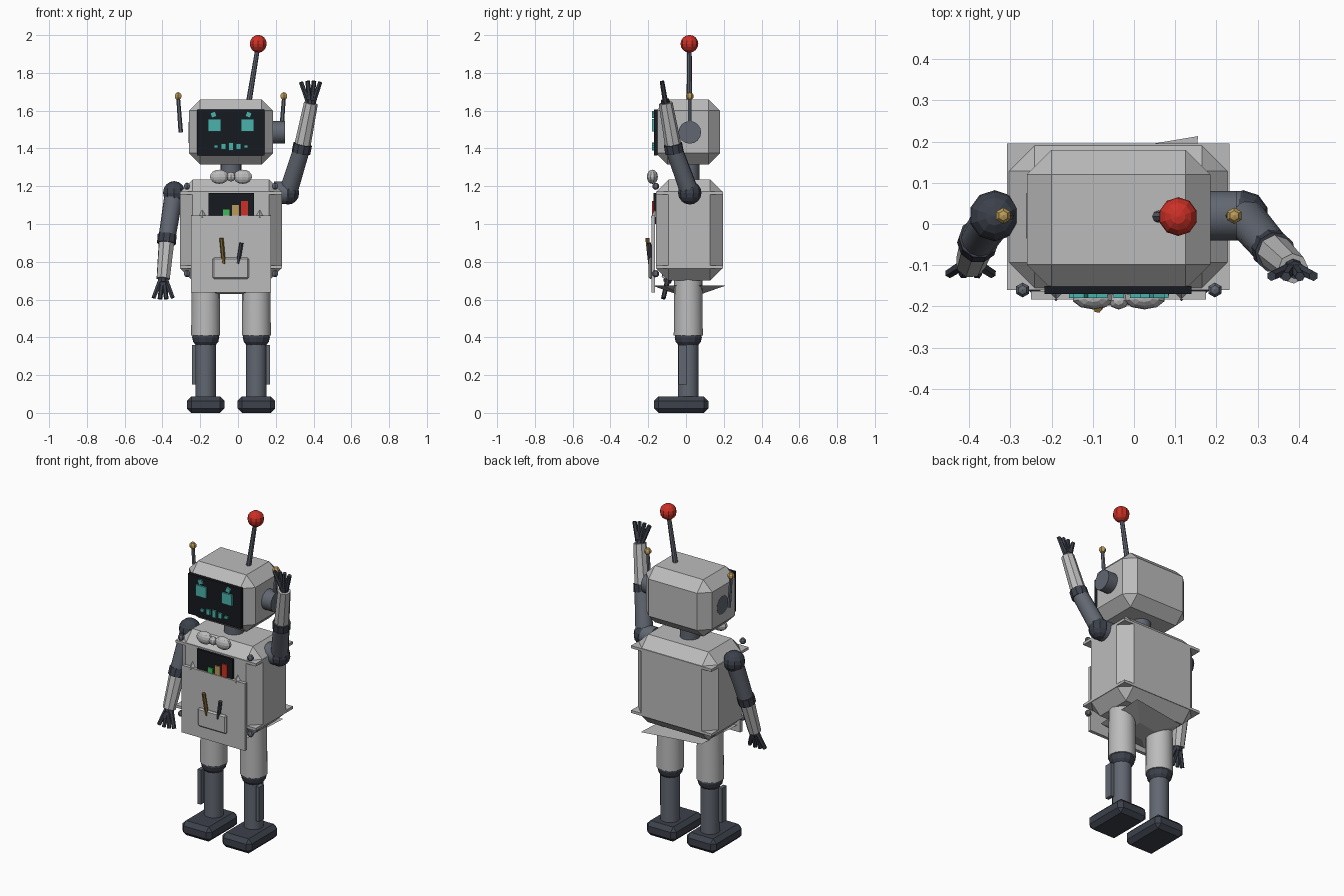
import bpy, bmesh, math
from mathutils import Vector

if "Cube" in bpy.data.objects:
    bpy.data.objects.remove(bpy.data.objects["Cube"])

CX, CY = -0.037, 0.015   # centre line of the figure
MATS = {}

def mat(name, rgb):
    m = bpy.data.materials.new(name)
    m.diffuse_color = (*rgb, 1)
    m.use_nodes = True
    m.node_tree.nodes["Principled BSDF"].inputs["Base Color"].default_value = m.diffuse_color
    MATS[name] = m

mat("light", (0.50, 0.50, 0.50))
mat("steel", (0.12, 0.135, 0.165))
mat("dark", (0.045, 0.052, 0.07))
mat("black", (0.008, 0.01, 0.014))
mat("teal", (0.07, 0.45, 0.42))
mat("red", (0.6, 0.03, 0.02))
mat("gold", (0.5, 0.33, 0.1))
mat("green", (0.05, 0.5, 0.1))
mat("brown", (0.2, 0.12, 0.03))

def add(name, bm, color, smooth=False):
    me = bpy.data.meshes.new(name)
    bmesh.ops.recalc_face_normals(bm, faces=bm.faces)
    bm.to_mesh(me)
    bm.free()
    me.materials.append(MATS[color])
    ob = bpy.data.objects.new(name, me)
    bpy.context.collection.objects.link(ob)
    if smooth:
        bpy.context.view_layer.objects.active = ob
        ob.select_set(True)
        bpy.ops.object.shade_smooth_by_angle(angle=math.radians(35))
        ob.select_set(False)
    return ob

def box(name, x, y, z, color, chamfer=0, roll=0):
    """Box from (min, max) pairs, optionally chamfered and rolled about y."""
    bm = bmesh.new()
    bmesh.ops.create_cube(bm, size=1)
    for v in bm.verts:
        v.co = Vector([v.co[i] * (r[1] - r[0]) for i, r in enumerate((x, y, z))])
    if chamfer:
        bmesh.ops.bevel(bm, geom=bm.edges[:], offset=chamfer, segments=1,
                        affect='EDGES', profile=0.5)
    ob = add(name, bm, color)
    ob.location = [(r[0] + r[1]) / 2 for r in (x, y, z)]
    ob.rotation_euler.y = roll
    return ob

def rod(name, a, b, r1, r2, color, n=12, smooth=False):
    """Tapered cylinder from point a to point b."""
    a, b = Vector(a), Vector(b)
    bm = bmesh.new()
    bmesh.ops.create_cone(bm, cap_ends=True, segments=n, radius1=r1, radius2=r2,
                          depth=(b - a).length)
    ob = add(name, bm, color, smooth)
    ob.location = (a + b) / 2
    ob.rotation_mode = 'QUATERNION'
    ob.rotation_quaternion = (b - a).to_track_quat('Z', 'Y')
    return ob

def ball(name, c, r, color, n=10, rings=8, scale=(1, 1, 1)):
    bm = bmesh.new()
    bmesh.ops.create_uvsphere(bm, u_segments=n, v_segments=rings, radius=r)
    ob = add(name, bm, color)
    ob.location = c
    ob.scale = scale
    return ob

# head, face screen and neck
box("head", (-0.26, 0.185), (-0.158, 0.18), (1.315, 1.66), "light", 0.06)
box("face_screen", (-0.217, 0.14), (-0.17, -0.15), (1.363, 1.607), "black")
rod("neck", (CX, CY, 1.2), (CX, CY, 1.34), 0.056, 0.056, "steel", 16, True)
for s, side in ((-1, "left"), (1, "right")):
    x = CX + s * 0.087
    box(side + "_eye", (x - 0.034, x + 0.034), (-0.18, -0.168), (1.49, 1.557), "teal")
    bx = CX + s * 0.093
    box(side + "_brow", (bx - 0.014, bx + 0.014), (-0.18, -0.168), (1.565, 1.593),
        "teal", roll=s * 0.35)
for i, h in enumerate((0.016, 0.032, 0.044, 0.032, 0.016)):
    x = CX + (i - 2) * 0.04
    w = 0.013 if i in (1, 2, 3) else 0.011
    box("mouth_bar", (x - w, x + w), (-0.18, -0.168), (1.41 - h / 2, 1.41 + h / 2), "teal")

# ears and antennas
rod("right_ear", (0.17, 0.02, 1.485), (0.248, 0.02, 1.485), 0.06, 0.06, "steel", 16, True)
rod("left_ear", (-0.2, 0.02, 1.485), (-0.261, 0.02, 1.485), 0.055, 0.055, "steel", 16, True)
for s, side in ((-1, "left"), (1, "right")):
    rod(side + "_ear_antenna", (CX + s * 0.266, 0.02, 1.485), (CX + s * 0.28, 0.02, 1.67),
        0.012, 0.01, "steel", 6)
    ball(side + "_ear_antenna_tip", (CX + s * 0.28, 0.02, 1.677), 0.021, "gold", 6, 5)
rod("main_antenna", (0.058, 0.018, 1.65), (0.104, 0.018, 1.93), 0.015, 0.012, "steel", 8)
ball("main_antenna_tip", (0.107, 0.018, 1.954), 0.047, "red")

# torso with corner plates and bolts
BX, BY = (-0.308, 0.232), (-0.16, 0.195)
box("torso", BX, BY, (0.70, 1.235), "light", 0.067)
for z in (1.165, 0.772):
    box("torso_plate", BX, BY, (z - 0.008, z + 0.008), "light")
for x in (CX - 0.233, CX + 0.233):
    for z in (1.2, 0.737):
        ball("bolt", (x, -0.16, z), 0.019, "steel", 6, 5)

# chest screen with level bars
box("chest_screen", (-0.155, 0.085), (-0.173, -0.155), (1.0, 1.165), "black")
for x, top, c in ((-0.062, 1.077, "green"), (-0.014, 1.10, "gold"), (0.034, 1.123, "red")):
    box("level_bar", (x - 0.018, x + 0.018), (-0.18, -0.17), (1.0, top), c)

# pelvis: shallow skewed funnel below the torso
bm = bmesh.new()
rim = [(0.192, 0.198), (-0.173, 0.137), (-0.192, -0.198), (0.173, -0.137)]
top = [bm.verts.new((CX + x, CY + y, 0.675)) for x, y in rim]
low = [bm.verts.new((CX + x * 0.35, CY + y * 0.35, 0.63)) for x, y in rim]
bm.faces.new(top)
bm.faces.new(low)
for i in range(4):
    j = (i + 1) % 4
    bm.faces.new((top[i], top[j], low[j], low[i]))
add("pelvis", bm, "light")

# apron, pocket, tools, bow tie
box("apron", (-0.25, 0.175), (-0.183, -0.163), (0.637, 1.045), "light")
box("apron_pocket", (-0.135, 0.057), (-0.198, -0.178), (0.71, 0.822), "light", 0.008)
rod("pencil", (-0.075, -0.19, 0.79), (-0.088, -0.205, 0.925), 0.011, 0.011, "brown", 6)
rod("wrench", (0.0, -0.19, 0.79), (0.018, -0.195, 0.9), 0.011, 0.011, "dark", 6)
for s in (-1, 1):
    rod("apron_tab", (CX + s * 0.152, -0.165, 1.035), (CX + s * 0.152, -0.165, 1.075),
        0.022, 0.001, "light", 4)
    ball("bow_loop", (CX + s * 0.062, -0.178, 1.25), 0.052, "light", 10, 8, (1, 0.56, 0.72))
ball("bow_knot", (CX, -0.185, 1.25), 0.025, "light", 8, 6, (1, 0.9, 1))

# arms: shoulder ball, upper arm, elbow drum, forearm, four fingers
def arm(side, shoulder, elbow, wrist, tip):
    S, E, W, T = map(Vector, (shoulder, elbow, wrist, tip))
    ball(side + "_shoulder", S, 0.062, "dark")
    rod(side + "_upper_arm", S, E, 0.05, 0.045, "steel", 12, True)
    d = (W - E).normalized()
    rod(side + "_elbow", E - d * 0.024, E + d * 0.024, 0.05, 0.05, "dark", 10)
    rod(side + "_forearm", E, W, 0.044, 0.037, "light", 8)
    rod(side + "_palm", W - d * 0.02, W + d * 0.02, 0.026, 0.022, "dark", 8)
    for k in (-1.5, -0.5, 0.5, 1.5):
        end = T + Vector((k * 0.034, 0, 0)) - d * abs(k) * 0.006
        rod(side + "_finger", W + Vector((k * 0.008, 0, 0)), end, 0.014, 0.012, "dark", 6)

arm("left", (-0.338, 0.02, 1.165), (-0.377, -0.04, 0.92), (-0.396, -0.095, 0.71),
    (-0.397, -0.122, 0.6))
arm("right", (0.265, 0.02, 1.165), (0.338, -0.065, 1.40), (0.386, -0.108, 1.64),
    (0.386, -0.128, 1.76))
rod("right_shoulder_axle", (0.19, 0.02, 1.165), (0.265, 0.02, 1.165), 0.06, 0.06,
    "steel", 16, True)

# legs: thigh, knee, shin with side fin, foot
for s, side in ((-1, "left"), (1, "right")):
    x, y = CX + s * 0.134, 0.012
    rod(side + "_thigh", (x, y, 0.41), (x, y, 0.74), 0.077, 0.074, "light", 16, True)
    ball(side + "_knee", (x, y, 0.4), 0.072, "dark", 12, 8, (1, 1, 0.85))
    rod(side + "_shin", (x, y, 0.07), (x, y, 0.37), 0.054, 0.054, "steel", 16, True)
    fx = x + s * 0.062
    box(side + "_shin_fin", (fx - 0.011, fx + 0.011), (-0.04, 0.005), (0.15, 0.36), "steel")
    box(side + "_foot", (x - 0.1, x + 0.1), (-0.17, 0.118), (0.0, 0.088), "dark", 0.024)
